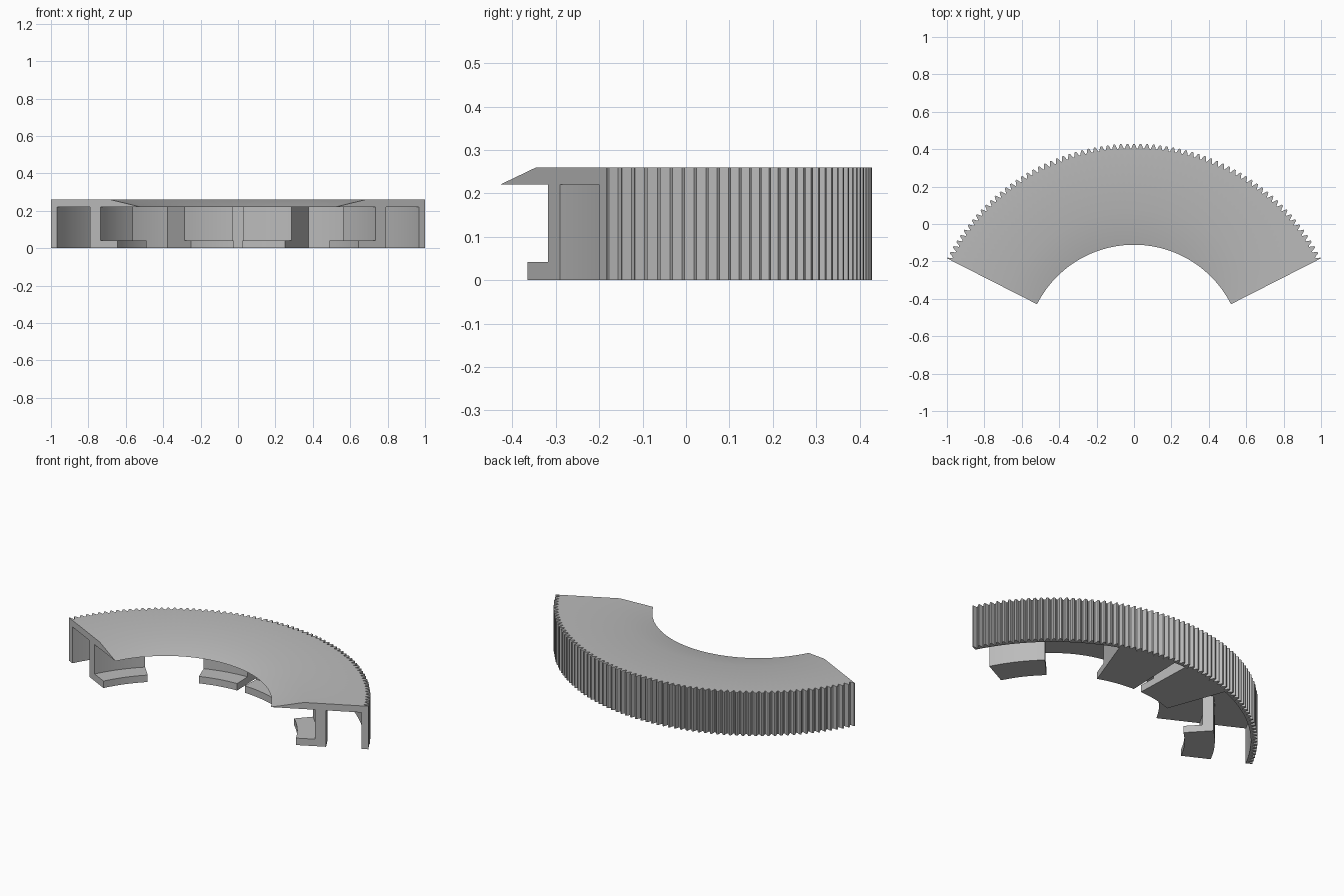
import bpy
import bmesh
from math import cos, sin, radians

cube = bpy.data.objects.get("Cube")
if cube:
    bpy.data.objects.remove(cube, do_unlink=True)

CENTRE_Y = -0.693            # arc centre
TIP, ROOT = 1.122, 1.097     # tooth radii
WALL = 1.085                 # inner face of the toothed wall
START, END = 27, 153         # arc limits in degrees
TEETH = 70
UNDER = 0.22                 # underside of the top plate

grey = bpy.data.materials.new("plain_grey")
grey.use_nodes = True
grey.diffuse_color = (0.5, 0.5, 0.5, 1)
shader = next(n for n in grey.node_tree.nodes if n.type == 'BSDF_PRINCIPLED')
shader.inputs["Base Color"].default_value = (0.5, 0.5, 0.5, 1)


def sweep(name, stations):
    """Join (angle, radial profile) stations into one closed solid."""
    bm = bmesh.new()
    rings = []
    for angle, profile in stations:
        a = radians(angle)
        rings.append([bm.verts.new((r * cos(a), CENTRE_Y + r * sin(a), z))
                      for r, z in profile])
    count = len(rings[0])
    for ring, after in zip(rings, rings[1:]):
        for i in range(count):
            j = (i + 1) % count
            bm.faces.new((ring[i], ring[j], after[j], after[i]))
    bm.faces.new(rings[0])
    bm.faces.new(rings[-1])
    bmesh.ops.recalc_face_normals(bm, faces=bm.faces)
    mesh = bpy.data.meshes.new(name)
    bm.to_mesh(mesh)
    bm.free()
    mesh.materials.append(grey)
    obj = bpy.data.objects.new(name, mesh)
    bpy.context.collection.objects.link(obj)
    bpy.ops.object.select_all(action='DESELECT')
    obj.select_set(True)
    bpy.context.view_layer.objects.active = obj
    bpy.ops.object.shade_smooth_by_angle()
    return obj


def cover_profile(outer):
    return [(0.582, UNDER), (0.766, 0.26), (outer, 0.26),
            (outer, 0), (WALL, 0), (WALL, UNDER)]


# Curved cover: bevelled top plate and toothed outer wall
pitch = (END - START) / TEETH
stations = [(START, cover_profile(TIP))]
for k in range(TEETH):
    for part, radius in ((0.12, TIP), (0.42, ROOT), (0.58, ROOT), (0.88, TIP)):
        stations.append((START + (k + part) * pitch, cover_profile(radius)))
stations.append((END, cover_profile(TIP)))
sweep("toothed_cover", stations)


def hook(name, a0, a1, back):
    """Post hanging from the plate, with a foot pointing inwards."""
    profile = [(0.722, 0), (back, 0), (back, UNDER),
               (0.826, UNDER), (0.826, 0.042), (0.722, 0.042)]
    steps = 12
    sweep(name, [(a0 + (a1 - a0) * i / steps, profile) for i in range(steps + 1)])


# Thin end hooks, and deep middle hooks that reach the wall
for side, mirrored in (("left", False), ("right", True)):
    for part, a0, a1, back in (("end_hook", START, 47.3, 0.888),
                               ("middle_hook", 69.7, 88, WALL)):
        if mirrored:
            a0, a1 = 180 - a1, 180 - a0
        hook(f"{side}_{part}", a0, a1, back)
